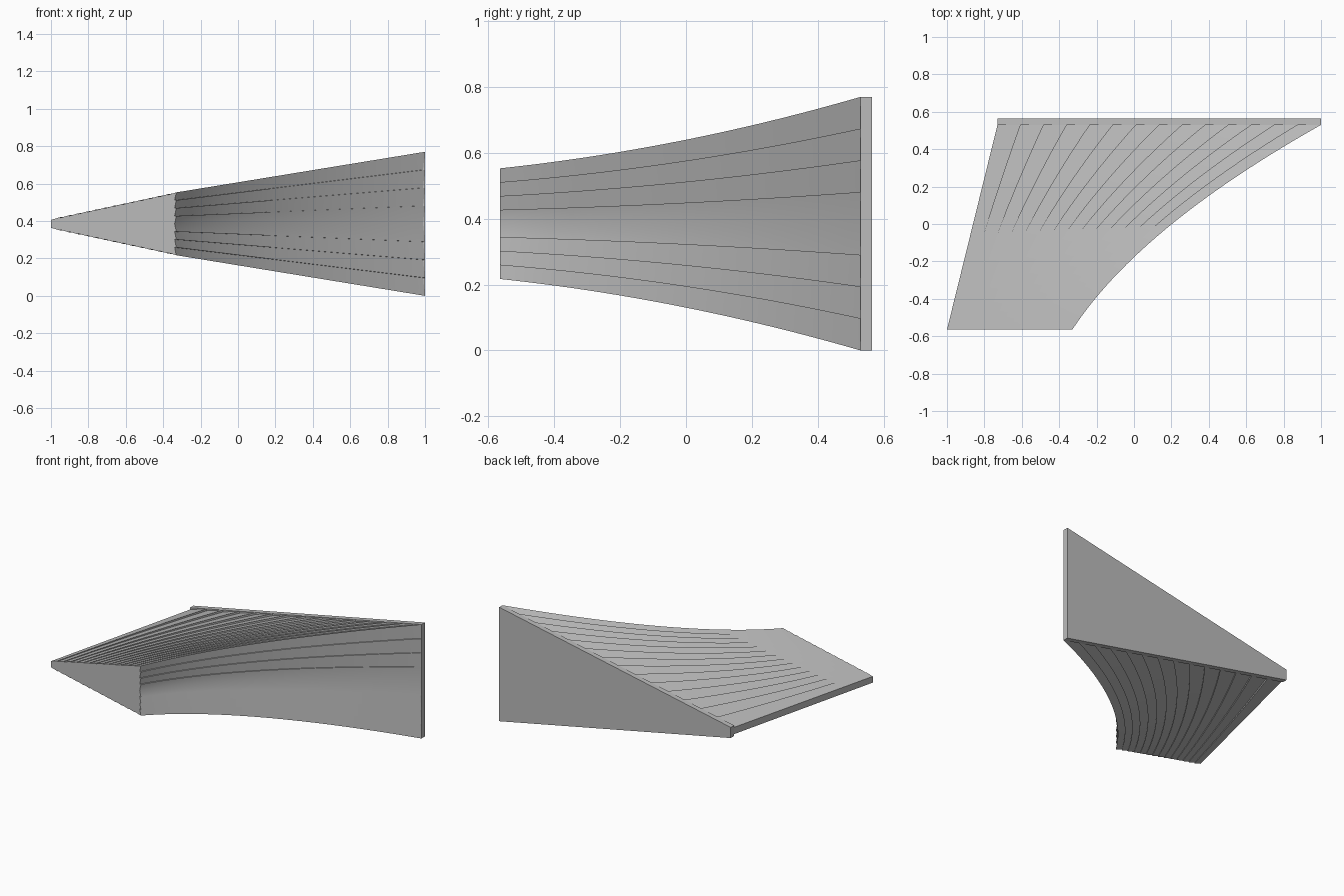
import bpy, bmesh
from math import radians

MID = 0.385                   # height of the mirror plane
FRONT, BACK, PLATE = -0.565, 0.53, 0.565
TOP_STRIPS, SIDE_STRIPS, ROWS = 14, 4, 28

cube = bpy.data.objects.get("Cube")
if cube:
    bpy.data.objects.remove(cube, do_unlink=True)

grey = bpy.data.materials.new("plain_grey")
grey.use_nodes = True
colour = (0.5, 0.5, 0.5, 1)
grey.diffuse_color = colour
grey.node_tree.nodes["Principled BSDF"].inputs["Base Color"].default_value = colour


def lerp(a, b, t):
    return a + (b - a) * t


def half_section(t):
    """Upper half outline: stepped top from left to right, then stepped side."""
    left = lerp(-1, -0.73, t)
    right = -0.33 + 0.715 * t + 0.615 * t * t
    low = lerp(0.025, 0.036, t)
    high = lerp(0.168, 0.385, (right + 0.33) / 1.33)
    drop = lerp(0.004, 0.013, t)
    inset = lerp(0.009, 0.011, t)
    points = []
    for i in range(TOP_STRIPS):
        for s, d in ((i, drop), (i + 1, 0)):
            f = s / TOP_STRIPS
            points.append((lerp(left, right, f), lerp(low, high, f) - d))
    for i in range(SIDE_STRIPS):
        if i:
            points.append((right, high * (1 - i / SIDE_STRIPS)))
        points.append((right - inset, high * (1 - (i + 1) / SIDE_STRIPS)))
    return points


def full_section(half):
    """Mirror the upper outline; the last point lies on the mirror plane."""
    return half + [(x, -z) for x, z in reversed(half[:-1])]


def loft(name, sections):
    """Skin a list of (y, outline) sections and close both ends."""
    bm = bmesh.new()
    rings = [[bm.verts.new((x, y, MID + z)) for x, z in outline]
             for y, outline in sections]
    n = len(rings[0])
    for a, b in zip(rings, rings[1:]):
        for i in range(n):
            j = (i + 1) % n
            bm.faces.new((a[i], a[j], b[j], b[i]))
    bm.faces.new(rings[0])
    bm.faces.new(rings[-1])
    bmesh.ops.recalc_face_normals(bm, faces=bm.faces)
    mesh = bpy.data.meshes.new(name)
    bm.to_mesh(mesh)
    bm.free()
    mesh.materials.append(grey)
    obj = bpy.data.objects.new(name, mesh)
    bpy.context.collection.objects.link(obj)
    return obj


# Flared body with overlapping strips on top, underside and curved side
rows = [r / ROWS for r in range(ROWS + 1)]
body = loft("flared_body",
            [(lerp(FRONT, BACK, t), full_section(half_section(t))) for t in rows])

# Flat tapered plate at the back
plate_outline = [(-0.73, 0.036), (1, 0.385), (1, -0.385), (-0.73, -0.036)]
loft("back_plate", [(BACK, plate_outline), (PLATE, plate_outline)])

# Smooth along the strips, sharp at the steps
bpy.ops.object.select_all(action='DESELECT')
body.select_set(True)
bpy.context.view_layer.objects.active = body
bpy.ops.object.shade_smooth_by_angle(angle=radians(30))
